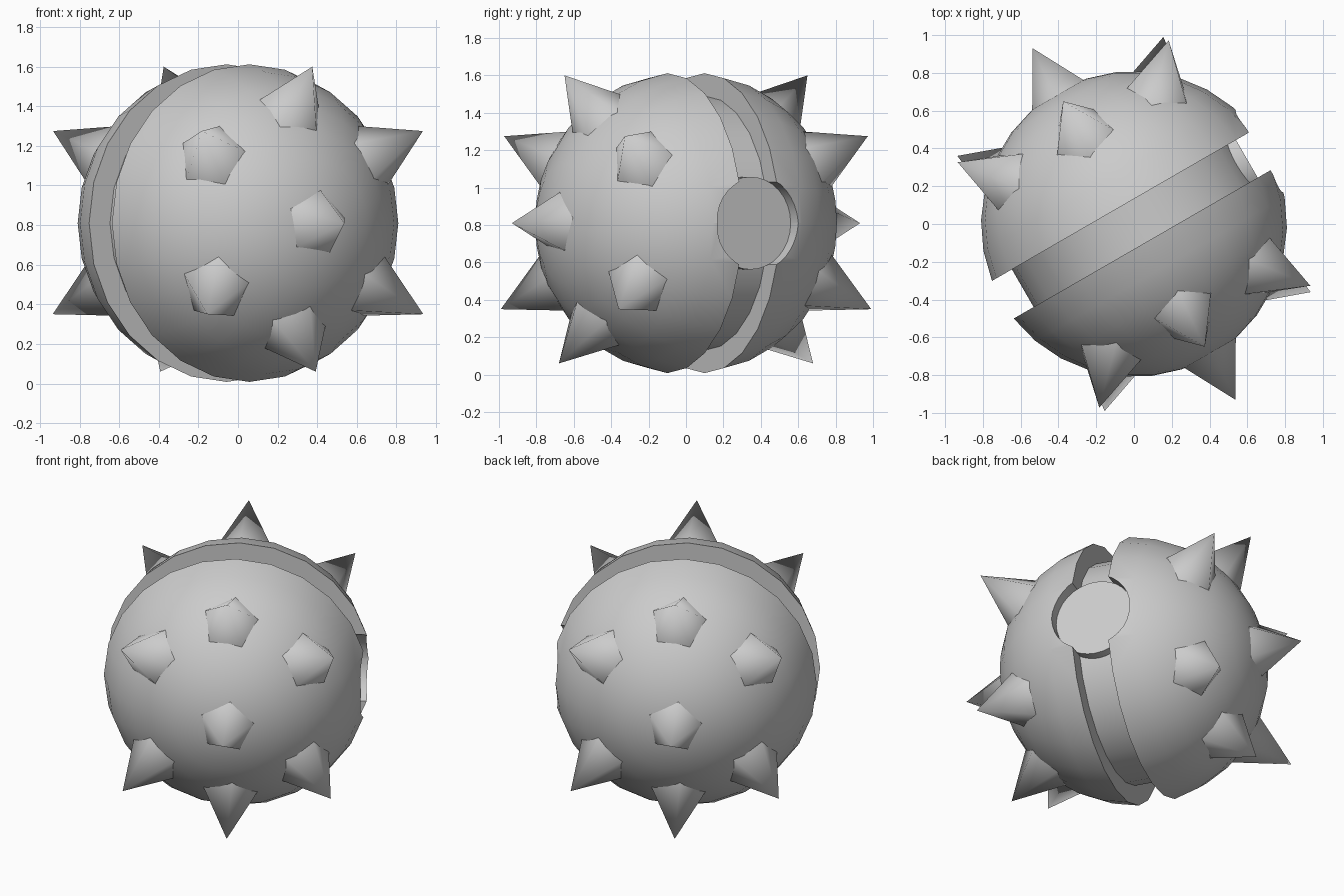
import bpy, bmesh, math
from mathutils import Vector, Matrix

if "Cube" in bpy.data.objects:
    bpy.data.objects.remove(bpy.data.objects["Cube"], do_unlink=True)

R = 0.81            # shell radius
GAP = 0.115         # half width of the groove
CENTRE = Vector((0, 0, R))
UP = Vector((0, 0, 1))
TILT = math.radians(30)
SIDE = Vector((math.cos(TILT), math.sin(TILT), 0))   # direction of the round port

grey = bpy.data.materials.new("grey_metal")
grey.use_nodes = True
grey.diffuse_color = (0.6, 0.6, 0.6, 1)
grey.node_tree.nodes["Principled BSDF"].inputs["Base Color"].default_value = (0.6, 0.6, 0.6, 1)


def frame(x, y):
    """Matrix at the ball centre with the given x and y axes."""
    m = Matrix((x, y, x.cross(y))).transposed().to_4x4()
    m.translation = CENTRE
    return m


def make(name, bm, matrix):
    bmesh.ops.recalc_face_normals(bm, faces=bm.faces)
    bm.transform(matrix)
    mesh = bpy.data.meshes.new(name)
    bm.to_mesh(mesh)
    bm.free()
    mesh.materials.append(grey)
    ob = bpy.data.objects.new(name, mesh)
    bpy.context.collection.objects.link(ob)
    return ob


def select(ob):
    bpy.ops.object.select_all(action='DESELECT')
    ob.select_set(True)
    bpy.context.view_layer.objects.active = ob


def smooth(ob, degrees=35):
    select(ob)
    bpy.ops.object.shade_smooth_by_angle(angle=math.radians(degrees))


def cylinder(name, radius, low, high, matrix, segments=24):
    bm = bmesh.new()
    bmesh.ops.create_cone(bm, cap_ends=True, segments=segments, radius1=radius,
                          radius2=radius, depth=high - low,
                          matrix=Matrix.Translation((0, 0, (low + high) / 2)))
    return make(name, bm, matrix)


def half_shell(name, matrix):
    """Dome with a flat lip, revolved around its own axis."""
    bm = bmesh.new()
    start = math.asin(GAP / R)
    steps = 7
    angles = [start + (math.pi / 2 - start) * i / steps for i in range(steps + 1)]
    points = [(0, 0, GAP)] + [(R * math.cos(a), 0, R * math.sin(a)) for a in angles]
    verts = [bm.verts.new(p) for p in points]
    edges = [bm.edges.new(pair) for pair in zip(verts, verts[1:])]
    bmesh.ops.spin(bm, geom=verts + edges, cent=(0, 0, 0), axis=(0, 0, 1),
                   angle=math.tau, steps=24)
    bmesh.ops.remove_doubles(bm, verts=bm.verts, dist=0.0005)
    return make(name, bm, matrix)


def spike(name, tip, matrix):
    """Five-sided cone pointing away from the ball centre."""
    t = tip.normalized()
    up = Vector((0, 1, 0))
    v = (up - t * up.dot(t)).normalized()
    u = v.cross(t)
    bm = bmesh.new()
    apex = bm.verts.new(tip)
    ring = []
    for k in range(5):
        a = math.radians(82) + math.tau * k / 5
        ring.append(bm.verts.new(t * 0.72 + (u * math.cos(a) + v * math.sin(a)) * 0.21))
    for k in range(5):
        bm.faces.new((ring[k], ring[(k + 1) % 5], apex))
    for f in bm.faces:
        f.smooth = True
    return make(name, bm, matrix)


front = frame(SIDE, UP)
back = frame(-SIDE, UP)
port = frame(UP.cross(SIDE), UP)
if port.col[2].xyz.dot(SIDE) < 0:
    port = frame(-UP.cross(SIDE), UP)

# Spike tips on one half: a centre spike and six around it
tips = [(0, 0, 1.075), (0, 0.79, 0.75), (0, -0.75, 0.785)]
for s in (-1, 1):
    tips += [(s * 0.645, 0.465, 0.75), (s * 0.63, -0.46, 0.78)]

# Two shells with the round port cut out, and their spikes
cutter = cylinder("port_cutter", 0.25, 0.68, 1.2, port, 32)
cutter.hide_render = True
for label, matrix in (("front", front), ("back", back)):
    shell = half_shell(label + "_shell", matrix)
    select(shell)
    mod = shell.modifiers.new("port", 'BOOLEAN')
    mod.operation = 'DIFFERENCE'
    mod.solver = 'EXACT'
    mod.object = cutter
    bpy.ops.object.modifier_apply(modifier=mod.name)
    smooth(shell)
    for i, tip in enumerate(tips):
        spike(f"{label}_spike_{i + 1}", Vector(tip), matrix)
bpy.data.objects.remove(cutter, do_unlink=True)

# Groove floor and the flat disc in the port
smooth(cylinder("groove_core", 0.68, -GAP - 0.01, GAP + 0.01, front))
smooth(cylinder("port_disc", 0.248, 0.58, 0.69, port, 32))
